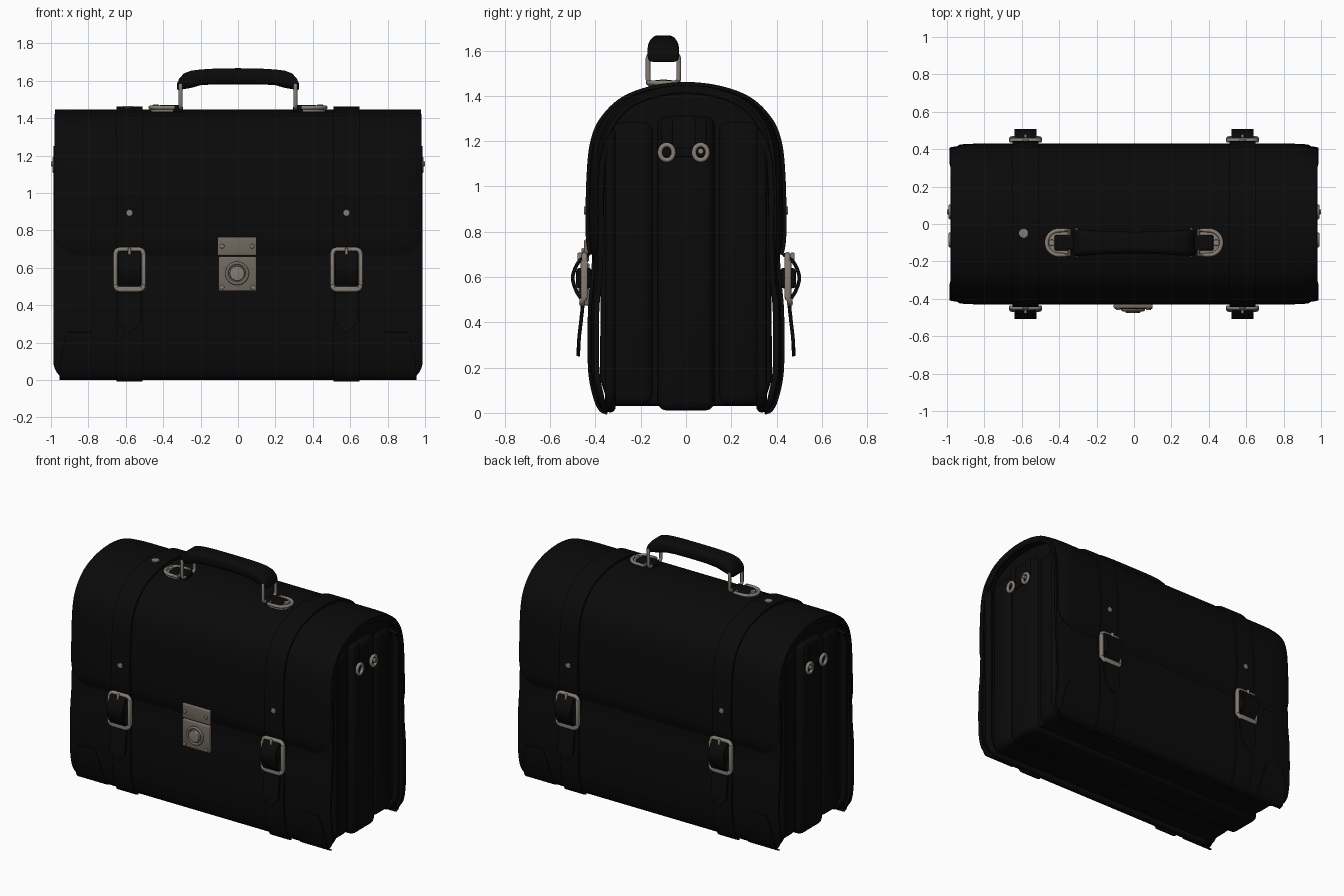
import bpy, bmesh, math
from mathutils import Vector

cube = bpy.data.objects.get("Cube")
if cube:
    bpy.data.objects.remove(cube, do_unlink=True)

made = []


def material(name, rgb, rough):
    m = bpy.data.materials.new(name)
    m.use_nodes = True
    m.diffuse_color = (*rgb, 1)
    node = m.node_tree.nodes["Principled BSDF"]
    node.inputs["Base Color"].default_value = (*rgb, 1)
    node.inputs["Roughness"].default_value = rough
    return m


LEATHER = material("black leather", (0.003, 0.003, 0.003), 0.6)
SILVER = material("worn silver", (0.23, 0.205, 0.175), 0.5)
LOCK = material("lock metal", (0.165, 0.14, 0.115), 0.5)


def add(name, data, mat):
    ob = bpy.data.objects.new(name, data)
    bpy.context.collection.objects.link(ob)
    data.materials.append(mat)
    made.append(ob)
    return ob


def from_bm(name, bm, mat, bevel=0.0):
    bmesh.ops.recalc_face_normals(bm, faces=bm.faces)
    me = bpy.data.meshes.new(name)
    bm.to_mesh(me)
    bm.free()
    ob = add(name, me, mat)
    if bevel:
        mod = ob.modifiers.new("bevel", "BEVEL")
        mod.width, mod.segments, mod.limit_method = bevel, 3, "ANGLE"
    return ob


def box(name, center, size, mat, bevel=0.006):
    bm = bmesh.new()
    bmesh.ops.create_cube(bm, size=1)
    for v in bm.verts:
        v.co = Vector(center) + Vector(a * b for a, b in zip(v.co, size))
    return from_bm(name, bm, mat, bevel)


def prism(name, outline, place, vec, mat, bevel=0.0):
    """Extrude a 2D outline; place maps (a, b) to 3D."""
    bm = bmesh.new()
    face = bm.faces.new([bm.verts.new(place(a, b)) for a, b in outline])
    new = bmesh.ops.extrude_face_region(bm, geom=[face])["geom"]
    bmesh.ops.translate(bm, vec=vec, verts=[g for g in new if isinstance(g, bmesh.types.BMVert)])
    return from_bm(name, bm, mat, bevel)


def disc(name, center, r, depth, axis, mat, bevel=0.004):
    bm = bmesh.new()
    bmesh.ops.create_cone(bm, cap_ends=True, segments=24, radius1=r, radius2=r, depth=depth)
    rot = Vector((0, 0, 1)).rotation_difference(Vector(axis))
    for v in bm.verts:
        v.co = rot @ v.co + Vector(center)
    return from_bm(name, bm, mat, bevel)


def tube(name, points, r, mat, cyclic=True):
    cu = bpy.data.curves.new(name, "CURVE")
    cu.dimensions, cu.bevel_depth, cu.bevel_resolution = "3D", r, 3
    cu.use_fill_caps = True
    sp = cu.splines.new("POLY")
    sp.points.add(len(points) - 1)
    for p, co in zip(sp.points, points):
        p.co = (*co, 1)
    sp.use_cyclic_u = cyclic
    return add(name, cu, mat)


def round_rect(ca, cb, w, h, r):
    pts = []
    for i, (sa, sb) in enumerate([(1, 1), (-1, 1), (-1, -1), (1, -1)]):
        for k in range(6):
            t = math.pi / 2 * (i + k / 5)
            pts.append((ca + sa * (w / 2 - r) + r * math.cos(t), cb + sb * (h / 2 - r) + r * math.sin(t)))
    return pts


def smooth_path(pts, n=8):
    """Catmull-Rom samples through 2D points."""
    p = [Vector(q) for q in pts]
    p = [2 * p[0] - p[1]] + p + [2 * p[-1] - p[-2]]
    out = []
    for a, b, c, d in zip(p, p[1:], p[2:], p[3:]):
        for k in range(n):
            t = k / n
            out.append(0.5 * (2 * b + (c - a) * t + (2 * a - 5 * b + 4 * c - d) * t * t
                              + (3 * b - a - 3 * c + d) * t ** 3))
    return out + [p[-2]]


def offset(path, dist):
    out = []
    for i, p in enumerate(path):
        d = (path[min(i + 1, len(path) - 1)] - path[max(i - 1, 0)]).normalized()
        out.append(p + dist * Vector((-d.y, d.x)))
    return out


def corner(W, r):
    return lambda s: W if s >= r else W - r + math.sqrt(max(0, r * r - (r - s) ** 2))


def strip(name, path, width, thick, mat, x=0.0, sy=1, both=False, pinch=0.0, cols=12):
    """Sheet following a yz path, with a half-width given by distance from its end."""
    dist = [0.0]
    for a, b in zip(path, path[1:]):
        dist.append(dist[-1] + (b - a).length)
    bm = bmesh.new()
    rows = []
    for p, s in zip(path, dist):
        w = width(min(s, dist[-1] - s) if both else s)
        row = []
        for c in range(cols + 1):
            dx = w * math.sin(math.pi / 2 * (2 * c / cols - 1))
            k = max(0, (abs(dx) - 0.86) / 0.12) ** 2
            row.append(bm.verts.new((x + dx, sy * p.x * (1 - pinch * k), p.y)))
        rows.append(row)
    for r0, r1 in zip(rows, rows[1:]):
        for c in range(cols):
            bm.faces.new((r0[c], r0[c + 1], r1[c + 1], r1[c]))
    ob = from_bm(name, bm, mat)
    mod = ob.modifiers.new("thickness", "SOLIDIFY")
    mod.thickness, mod.offset = thick, 0
    return ob


# Side profiles (y, z)
half = [(-.405, .665), (-.425, .74), (-.43, .85), (-.425, 1.05), (-.41, 1.19),
        (-.37, 1.29), (-.28, 1.38), (-.15, 1.43)]
flap_path = smooth_path(half + [(0, 1.447)] + [(-y, z) for y, z in reversed(half)])
panel_path = smooth_path([(-.345, .004), (-.375, .02), (-.4, .08), (-.42, .2), (-.42, .45),
                          (-.405, .62), (-.4, .8), (-.4, 1.0), (-.385, 1.15), (-.34, 1.25)])

# Body core, pleated gussets and wrapping flap
core = [(-.34, .03), (-.38, .15)] + [tuple(p) for p in offset(flap_path, -.03)] + [(.38, .15), (.34, .03)]
prism("body_core", core, lambda a, b: (-.92, a, b), (1.84, 0, 0), LEATHER, 0.02)
box("center_gusset", (0, 0, .66), (1.92, .25, 1.3), LEATHER, 0.04)
for s in (-1, 1):
    box("side_gusset", (0, s * .235, .66), (1.88, .19, 1.26), LEATHER, 0.045)
strip("flap", offset(flap_path, -.012), corner(.978, .13), .024, LEATHER, both=True, pinch=.07, cols=24)
for sx in (-1, 1):
    rim = [(sx * .966, p.x * .93, p.y) for p in offset(flap_path, -.026) if p.y > .85]
    tube("flap_rim", rim, .014, LEATHER, cyclic=False)

# Front and back panels, piping, corner patches
for s in (-1, 1):
    strip("panel", offset(panel_path, -.012), corner(.985, .11), .024, LEATHER, sy=-s, pinch=.03, cols=24)
    u = [(x, z) for x, z in round_rect(0, .75, 1.92, 1.45, .1) if z < .5]
    u = [(-.96, 1.24)] + u + [(.96, 1.24)]
    tube("piping", [(x, s * .335, z) for x, z in u], .024, LEATHER, cyclic=False)
    patch_path = [p for p in offset(panel_path, .002) if p.y < .28]
    for sx in (-1, 1):
        def patch_width(d):
            return .11 * math.sqrt(max(.02, 1 - (d / .34) ** 2))
        strip("corner_patch", patch_path, patch_width, .006, LEATHER, x=sx * .845, sy=-s)

# Straps with buckles and pointed tails
loop_path = smooth_path([(-.43, .7), (-.475, .665), (-.5, .6), (-.485, .54), (-.458, .49),
                         (-.462, .42), (-.472, .33), (-.476, .25)])
loop_path.reverse()
over = [p for p in offset(flap_path, .006) if p.y > .69]
for x in (-.58, .58):
    strip("strap", over, lambda d: .07, .016, LEATHER, x=x)
    for s in (-1, 1):
        low = [p for p in offset(panel_path, .006) if p.y < .75]
        strip("lower_strap", low, lambda d: .07, .014, LEATHER, x=x, sy=-s)
        strip("strap_tail", loop_path, lambda d: min(.058, .006 + d * .9), .016, LEATHER, x=x, sy=-s)
        frame = round_rect(x, .59, .15, .215, .025)
        tube("buckle_frame", [(a, s * (.448 + .1 * (.59 - b) * (b < .5)), b) for a, b in frame], .013, SILVER)
        box("buckle_lower_bar", (x, s * .462, .49), (.13, .018, .03), SILVER)
        box("buckle_prong", (x, s * .47, .685), (.016, .02, .045), SILVER)
        for sx in (-1, 1):
            box("buckle_side", (x + sx * .076, s * .45, .59), (.022, .03, .17), SILVER)
        box("strap_keeper", (x, s * .45, .595), (.112, .07, .09), LEATHER, 0.015)
        disc("strap_stud", (x, s * .443, .893), .018, .016, (0, 1, 0), SILVER)

# Front lock
box("lock_upper_plate", (-.005, -.44, .715), (.21, .022, .1), LOCK, 0.008)
box("lock_lower_plate", (-.003, -.44, .567), (.205, .03, .185), LOCK, 0.008)
tube("lock_ring", [(.055 * math.cos(t / 4) - .005, -.458, .57 + .055 * math.sin(t / 4)) for t in range(25)],
     .009, LOCK)
disc("lock_button", (-.005, -.46, .57), .04, .03, (0, 1, 0), SILVER)
for x, z in [(-.085, .715), (.075, .715), (-.085, .495), (.08, .495)]:
    disc("lock_rivet", (x, -.455, z), .012, .012, (0, 1, 0), SILVER)

# Handle grip, lofted from rounded sections
half_grip = [(0, 1.624, .043, .058), (.12, 1.623, .042, .06), (.2, 1.618, .042, .064),
             (.25, 1.608, .046, .068), (.29, 1.597, .042, .07), (.315, 1.58, .03, .07),
             (.327, 1.568, .014, .062)]
grip = [(-x, z, h, w) for x, z, h, w in reversed(half_grip[1:])] + half_grip
HY = -.1
bm = bmesh.new()
rings = []
for x, z, h, w in grip:
    rings.append([bm.verts.new((x, HY + a, z + b)) for a, b in round_rect(0, 0, 2 * w, 2 * h, h * .8)])
for r0, r1 in zip(rings, rings[1:]):
    for i in range(len(r0)):
        j = (i + 1) % len(r0)
        bm.faces.new((r0[i], r0[j], r1[j], r1[i]))
bm.faces.new(rings[0])
bm.faces.new(rings[-1])
from_bm("handle_grip", bm, LEATHER)

# Handle loops and anchors
for s in (-1, 1):
    tube("handle_loop", [(s * .307, a, b) for a, b in round_rect(HY, 1.52, .135, .13, .02)], .011, SILVER)
    arc = [(.4 + .068 * math.cos(t), .066 * math.sin(t)) for t in
           (math.pi * (k / 12 - .5) for k in range(13))]
    shape = [(.345, -.066)] + arc + [(.345, .066)]
    prism("anchor_plate", shape, lambda a, b: (s * a, HY + b, 1.432), (0, 0, .024), SILVER, 0.005)
    tube("anchor_rim", [(s * a, HY + b, 1.457) for a, b in shape], .011, SILVER)
    box("anchor_tab", (s * .36, HY, 1.45), (.13, .085, .04), LEATHER, 0.012)
    disc("anchor_rivet", (s * .44, HY, 1.464), .017, .016, (0, 0, 1), SILVER)
disc("top_stud", (-.59, -.05, 1.457), .026, .016, (0, 0, 1), SILVER)

# Side tabs with rings
for s in (-1, 1):
    box("side_strap", (s * .963, -.01, 1.15), (.016, .19, .04), LEATHER)
    for y in (-.085, .065):
        box("side_tab", (s * .962, y, 1.225), (.014, .05, .15), LEATHER)
        circle = [(.03 * math.cos(t / 3), .034 * math.sin(t / 3)) for t in range(19)]
        tube("side_ring", [(s * .982, y + a, 1.15 + b) for a, b in circle], .011, SILVER)
    disc("side_stud", (s * .985, .065, 1.155), .013, .03, (1, 0, 0), SILVER)

# Bake modifiers and curves, then smooth with sharp edges kept
bpy.ops.object.select_all(action="DESELECT")
for ob in made:
    ob.select_set(True)
bpy.context.view_layer.objects.active = made[0]
bpy.ops.object.convert(target="MESH")
bpy.ops.object.shade_smooth_by_angle(angle=math.radians(40))
